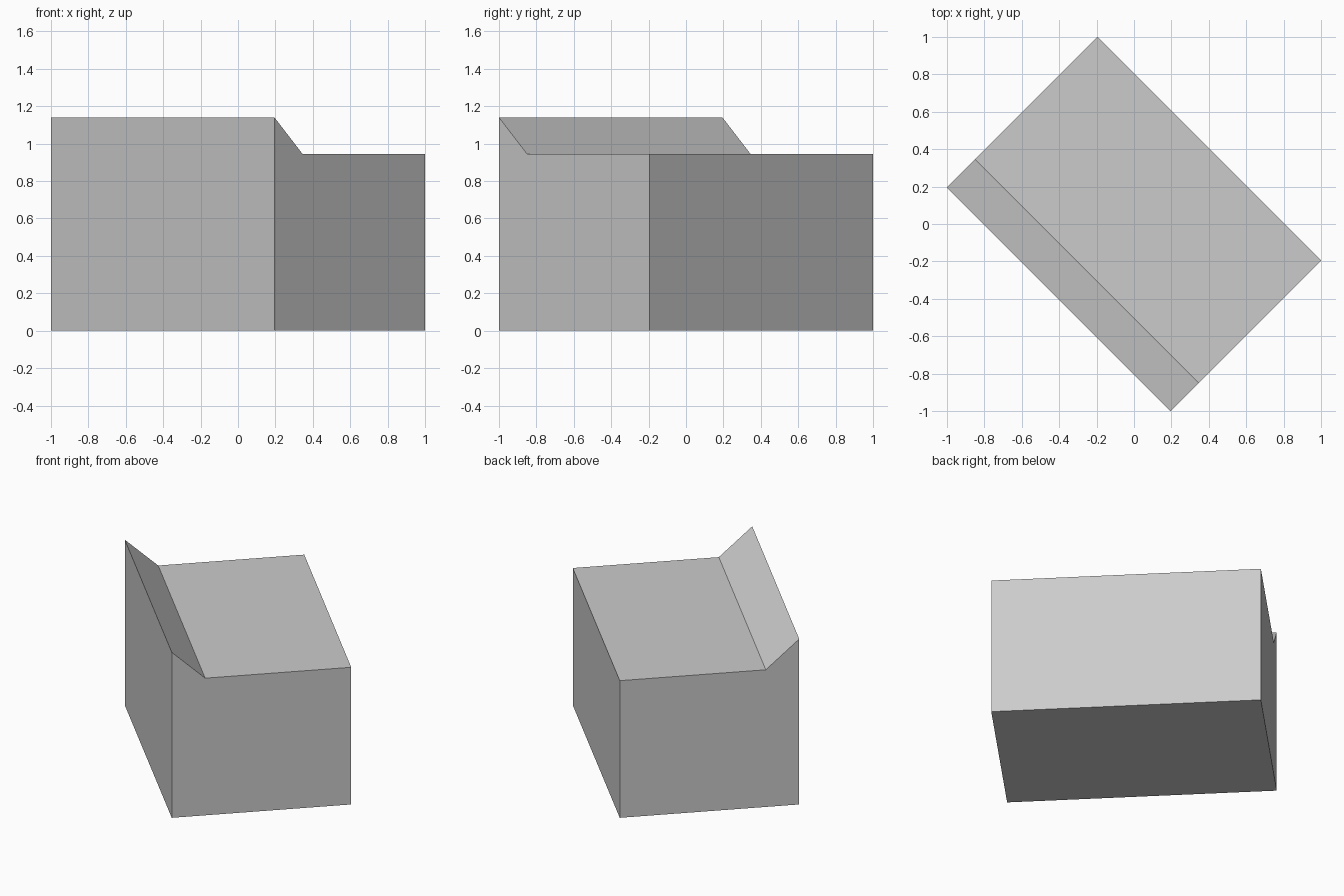
import bpy
import bmesh
from math import radians
from mathutils import Matrix, Vector

cube = bpy.data.objects.get("Cube")
if cube:
    bpy.data.objects.remove(cube, do_unlink=True)

# Single light grey material
grey = bpy.data.materials.new("light_grey")
grey.use_nodes = True
colour = (0.6, 0.6, 0.6, 1)
grey.diffuse_color = colour
grey.node_tree.nodes["Principled BSDF"].inputs["Base Color"].default_value = colour

LENGTH, WIDTH = 1.69, 1.138
HEIGHT, LIP_HEIGHT, LIP_DEPTH = 0.945, 1.14, 0.212

# End profile: a block with a sloped lip rising along one long side
half = WIDTH / 2
profile = [(-half, 0), (half, 0), (half, HEIGHT),
           (LIP_DEPTH - half, HEIGHT), (-half, LIP_HEIGHT)]

# Extrude the profile along the length, then turn it diagonally
bm = bmesh.new()
end = bm.faces.new([bm.verts.new((-LENGTH / 2, y, z)) for y, z in profile])
extruded = bmesh.ops.extrude_face_region(bm, geom=[end], use_keep_orig=True)
moved = [v for v in extruded["geom"] if isinstance(v, bmesh.types.BMVert)]
bmesh.ops.translate(bm, verts=moved, vec=Vector((LENGTH, 0, 0)))
bmesh.ops.rotate(bm, verts=bm.verts, cent=(0, 0, 0),
                 matrix=Matrix.Rotation(radians(-45), 3, "Z"))
bmesh.ops.recalc_face_normals(bm, faces=bm.faces)

mesh = bpy.data.meshes.new("lipped_block")
bm.to_mesh(mesh)
bm.free()
mesh.materials.append(grey)
block = bpy.data.objects.new("lipped_block", mesh)
bpy.context.collection.objects.link(block)
